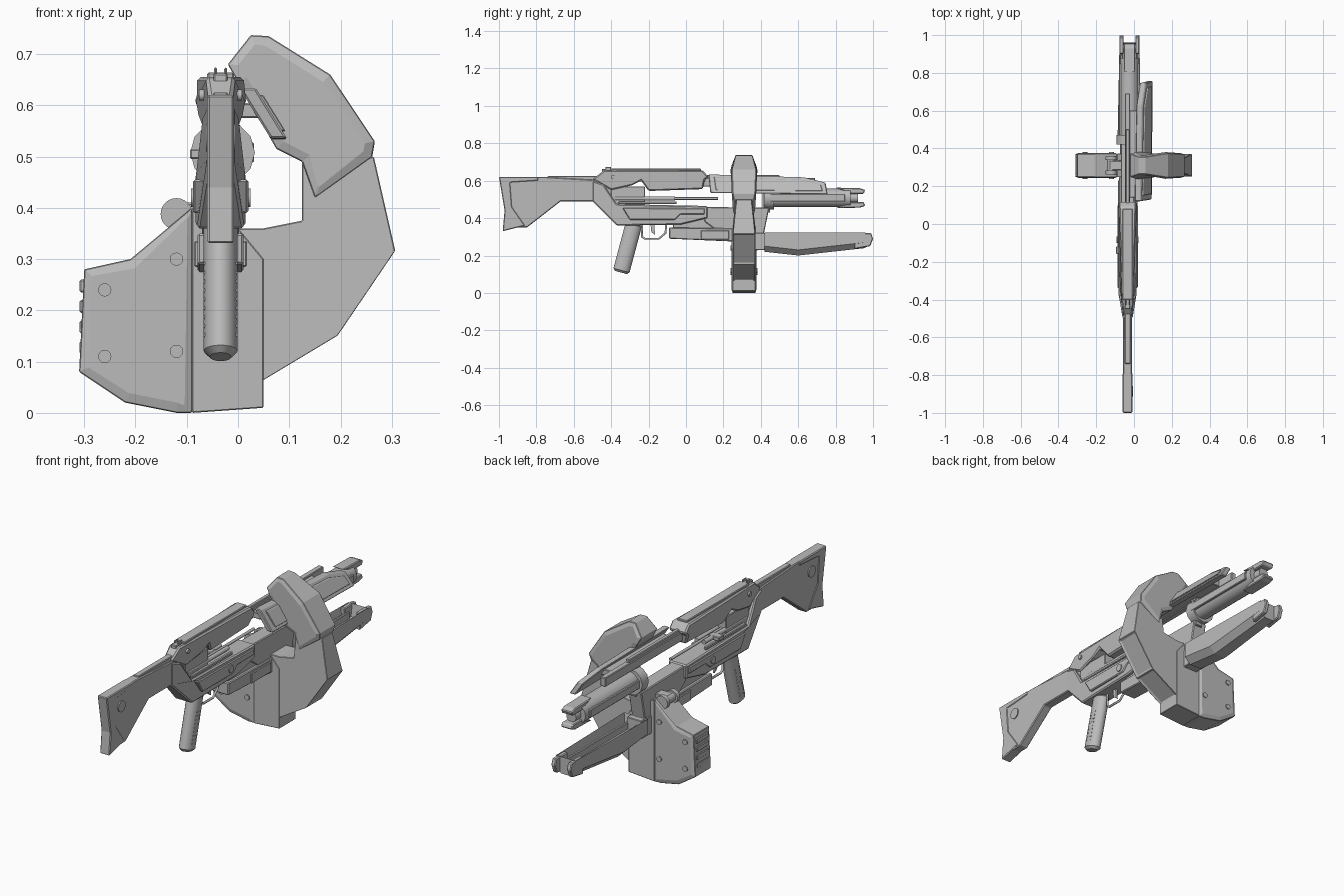
import bpy, bmesh, math
from mathutils import Vector, Matrix

old = bpy.data.objects.get("Cube")
if old:
    bpy.data.objects.remove(old, do_unlink=True)

grey = bpy.data.materials.new("matte grey")
grey.use_nodes = True
colour = (.5, .5, .5, 1)
grey.diffuse_color = colour
grey.node_tree.nodes["Principled BSDF"].inputs["Base Color"].default_value = colour

centre = -.034      # centre line of the gun
mag_depth = .31     # middle of the magazine, front to back
mag_half = .06      # half thickness of the magazine
sides = (-1, 1)


def finish(name, bm, bevel=0, smooth=False):
    bmesh.ops.recalc_face_normals(bm, faces=bm.faces)
    mesh = bpy.data.meshes.new(name)
    bm.to_mesh(mesh)
    bm.free()
    ob = bpy.data.objects.new(name, mesh)
    bpy.context.collection.objects.link(ob)
    mesh.materials.append(grey)
    if bevel:
        mod = ob.modifiers.new("bevel", "BEVEL")
        mod.width, mod.segments, mod.limit_method = bevel, 1, "ANGLE"
    if smooth:
        bpy.ops.object.select_all(action="DESELECT")
        ob.select_set(True)
        bpy.context.view_layer.objects.active = ob
        bpy.ops.object.shade_smooth_by_angle(angle=math.radians(35))
    return ob


def prism(outline, place):
    """Join two copies of an outline, placed on either side of a middle plane."""
    bm = bmesh.new()
    rings = [[bm.verts.new(place(u, v, s)) for u, v in outline] for s in sides]
    for ring in rings:
        bm.faces.new(ring)
    left, right = rings
    for i in range(len(outline)):
        bm.faces.new((left[i - 1], left[i], right[i], right[i - 1]))
    bmesh.ops.recalc_face_normals(bm, faces=bm.faces)
    return bm


def slab(name, outline, half, middle=centre, bevel=.004, slant=0):
    """Side profile in y and z; half and middle give its place across x."""
    width = half if callable(half) else lambda y, z: half
    bm = prism(outline, lambda y, z, s: (middle + s * width(y, z) + slant * z, y, z))
    return finish(name, bm, bevel)


def plate(name, outline, half, inset=0, raised=None):
    """Front profile in x and z, with an inset on the chosen faces."""
    bm = prism(outline, lambda x, z, s: (x, mag_depth + s * half(z), z))
    if inset:
        chosen = [f for f in bm.faces if raised(f.normal)]
        lift = math.copysign(.006, inset)
        bmesh.ops.inset_individual(bm, faces=chosen, thickness=abs(inset), depth=lift)
    return finish(name, bm, bevel=.002)


def box(name, back, front, low, high, half, middle=centre):
    corners = [(back, low), (front, low), (front, high), (back, high)]
    return slab(name, corners, half, middle, bevel=.003)


def rod(name, start, end, radius, segments=24, bevel=0):
    start, end = Vector(start), Vector(end)
    bm = bmesh.new()
    turn = (end - start).to_track_quat("Z", "Y").to_matrix().to_4x4()
    bmesh.ops.create_cone(bm, cap_ends=True, segments=segments, radius1=radius,
                          radius2=radius, depth=(end - start).length,
                          matrix=Matrix.Translation((start + end) / 2) @ turn)
    return finish(name, bm, bevel, smooth=True)


def along(name, x, z, back, front, radius, segments=24):
    return rod(name, (x, back, z), (x, front, z), radius, segments)


def pin(name, y, z, reach, radius):
    return rod(name, (centre - reach, y, z), (centre + reach, y, z), radius)


# Stock and butt
slab("stock", [(-.96, .62), (-.75, .62), (-.42, .6), (-.36, .53), (-.4, .46),
               (-.5, .49), (-.67, .49), (-.85, .35), (-.94, .35)], half=.023)
slab("butt_pad", [(-1, .62), (-.79, .62), (-.79, .6), (-.94, .59), (-.93, .46),
                  (-.86, .36), (-.98, .33), (-.97, .44)], half=.026)
box("stock_cheek", -.74, -.46, .6, .625, half=.015)
pin("stock_disc", -.885, .537, reach=.028, radius=.027)

# Receiver, with a gap along its middle
slab("lower_receiver", [(-.5, .6), (-.44, .58), (-.37, .475), (.115, .465), (.115, .4),
                        (-.03, .365), (-.37, .36), (-.5, .49)],
     half=lambda y, z: min(.049, .026 + .16 * (y + .5)), bevel=.006)


def upper_half(y, z):
    recessed = z < .56 and y > -.25
    return .027 if recessed else min(.046, .022 + .12 * (y + .5))


slab("upper_receiver", [(-.5, .607), (-.44, .655), (.09, .655), (.12, .62), (.1, .605), (.09, .555),
                        (-.2, .545), (-.24, .6), (-.29, .575), (-.4, .55)], upper_half, bevel=.007)
box("receiver_core", -.4, -.22, .45, .57, half=.028)
box("top_cover", -.4, .08, .64, .664, half=.026)
slab("receiver_side_plates", [(-.34, .455), (.1, .452), (.1, .42), (-.03, .42),
                              (-.06, .39), (-.3, .39)], half=.054)
pin("receiver_pin", -.083, .42, reach=.058, radius=.018)
pin("upper_pin", -.39, .62, reach=.042, radius=.011)
for s in sides:
    along("feed_rod", centre + s * .02, .505, -.38, -.06, radius=.011, segments=12)
    box("side_rail", -.36, -.05, .475, .49, half=.008, middle=centre + s * .034)
along("long_rod", centre, .505, -.3, .17, radius=.007, segments=12)
box("charging_handle", -.16, -.12, .495, .515, half=.03, middle=centre - .03)

# Rear sight
box("sight_base", -.45, -.38, .64, .662, half=.014)
for s in sides:
    box("sight_post", -.43, -.4, .655, .674, half=.003, middle=centre + s * .01)

# Pistol grip, deeper than it is wide, with rows of small studs
top = Vector((centre, -.277, .375))
lean = Vector((0, -.068, -.255)).normalized()
sideways = Vector((1, 0, 0))
forward = lean.cross(sideways)
grip = rod("grip", top, top + lean * .275, radius=.033, segments=20, bevel=.012)
for vert in grip.data.vertices:
    vert.co += forward * (vert.co - top).dot(forward) * .35
for row in range(9):
    for column in (-1, 0, 1):
        spot = top + lean * (.09 + row * .018) + forward * column * .013
        reach = sideways * .033
        rod("grip_stud", spot - reach, spot + reach, radius=.004, segments=6)

# Trigger and guard
curve = bpy.data.curves.new("trigger_guard", "CURVE")
curve.dimensions = "3D"
curve.bevel_depth, curve.bevel_resolution = .006, 1
path = curve.splines.new("POLY")
bend = [(-.235, .37), (-.235, .3), (-.22, .29), (-.145, .29), (-.11, .32), (-.105, .37)]
path.points.add(len(bend) - 1)
for point, (y, z) in zip(path.points, bend):
    point.co = (centre, y, z, 1)
curve.materials.append(grey)
bpy.context.collection.objects.link(bpy.data.objects.new("trigger_guard", curve))
slab("trigger", [(-.19, .37), (-.17, .37), (-.165, .31), (-.185, .325)], half=.005, bevel=0)

# Handguard and front frame
slab("handguard", [(-.09, .35), (.25, .345), (.25, .275), (-.09, .29)], half=.045)
box("handguard_panel", .08, .23, .285, .335, half=.052)
box("handguard_link", -.07, .24, .33, .4, half=.03)
slab("front_frame", [(.09, .46), (.445, .455), (.415, .31), (.24, .28), (.1, .38)], half=.036)

# Top rail and slanted shroud
box("top_rail", .08, .69, .57, .615, half=.014)
box("rail_cap", .1, .5, .61, .63, half=.01)
box("shroud_bridge", .14, .6, .575, .605, half=.04, middle=.01)
slant = -.62
shroud_middle = .052 - slant * .58
slab("shroud", [(.12, .634), (.28, .628), (.63, .618), (.746, .59), (.757, .527), (.13, .535)],
     half=.016, middle=shroud_middle, slant=slant)
slab("shroud_plate", [(.15, .62), (.62, .605), (.72, .58), (.73, .545), (.16, .55)],
     half=.006, middle=shroud_middle + .016, slant=slant, bevel=.002)

# Barrel with clamp and forked muzzle
barrel_x, barrel_z = -.024, .508
along("barrel", barrel_x, barrel_z, .43, .88, radius=.049, segments=32)
along("barrel_core", barrel_x, barrel_z, .86, .92, radius=.026)
along("barrel_clamp", barrel_x - .006, barrel_z, .42, .47, radius=.063, segments=12)
box("barrel_bracket", .41, .45, .43, .6, half=.02, middle=barrel_x)
fork = [(.8, .055), (.93, .052), (.958, .042), (.95, .022), (.87, .022), (.85, .036)]
for s in sides:
    slab("muzzle_fork", [(y, barrel_z + s * rise) for y, rise in fork],
         half=.03, middle=barrel_x)
    box("barrel_side_cover", .45, .85, barrel_z - .02, barrel_z + .02,
        half=.008, middle=barrel_x + s * .047)

# Lower channel, lofted along its length and hollowed from above
bm = bmesh.new()
rings = []
for y, floor in ((.42, .22), (.6, .2), (.96, .24)):
    wide = .072 - .02 * y
    section = [(wide, .322), (wide, floor + .03), (wide / 2, floor)]
    section += [(-x, z) for x, z in reversed(section)]
    rings.append([bm.verts.new((barrel_x + x, y, z)) for x, z in section])
bm.faces.new(rings[0])
bm.faces.new(rings[-1])
for near, far in zip(rings, rings[1:]):
    for i in range(len(near)):
        bm.faces.new((near[i - 1], near[i], far[i], far[i - 1]))
bmesh.ops.recalc_face_normals(bm, faces=bm.faces)
lid = [f for f in bm.faces if f.normal.z > .9]
bmesh.ops.inset_region(bm, faces=lid, thickness=.014)
bmesh.ops.translate(bm, verts=list({v for f in lid for v in f.verts}), vec=(0, 0, -.06))
finish("lower_channel", bm)
for s in sides:
    slab("channel_tip", [(.9, .32), (.99, .32), (1, .29), (.985, .25), (.9, .235)],
         half=.011, middle=barrel_x + s * .042)
    box("channel_rib", .44, .93, .25, .295, half=.007, middle=barrel_x + s * .03)
box("channel_mount", .34, .45, .23, .32, half=.04)


# Magazine: panelled box, plain core and a curved arm that narrows at its waist
def facing_out(normal):
    return abs(normal.y) > .8


def facing_down_right(normal):
    return normal.x > .4 and normal.z < -.3


plate("magazine_box", [(-.31, .08), (-.22, .02), (-.12, 0), (-.09, 0), (-.09, .4),
                       (-.21, .3), (-.3, .28)], lambda z: mag_half, .02, facing_out)
plate("magazine_core", [(-.09, 0), (.05, .01), (.05, .3), (0, .36), (-.09, .4)],
      lambda z: mag_half + .002)
plate("feed_arm_lower", [(-.04, .36), (.05, .36), (.125, .375), (.125, .49), (.265, .5),
                         (.307, .315), (.195, .15), (.045, .06)],
      lambda z: mag_half - .15 * max(0, z - .37), -.015, facing_down_right)
plate("feed_arm_upper", [(.262, .5), (.267, .53), (.18, .66), (.06, .735), (.025, .737), (-.02, .68),
                         (0, .645), (.075, .515), (.125, .49), (.15, .42)],
      lambda z: max(.053, .068 - 1.4 * (z - .61) ** 2) if z < .7 else .045, .02, facing_out)
for x, z in ((-.26, .24), (-.12, .3), (-.12, .12), (-.26, .11)):
    along("panel_bolt", x, z, mag_depth - .071, mag_depth + .071, radius=.013, segments=12)
for i in range(4):
    z = .115 + i * .04
    box("end_ridge", mag_depth - .045, mag_depth + .045, z, z + .025, half=.01, middle=-.299)

# Hub on the magazine shoulder
hub_x, hub_z = -.12, .388
along("hub", hub_x, hub_z, mag_depth - .04, mag_depth + .04, radius=.022)
for s in sides:
    rim = mag_depth + s * .038
    along("hub_rim", hub_x, hub_z, rim - .01, rim + .01, radius=.031)
box("hub_link", mag_depth - .025, mag_depth + .025, .36, .41, half=.045, middle=-.085)
